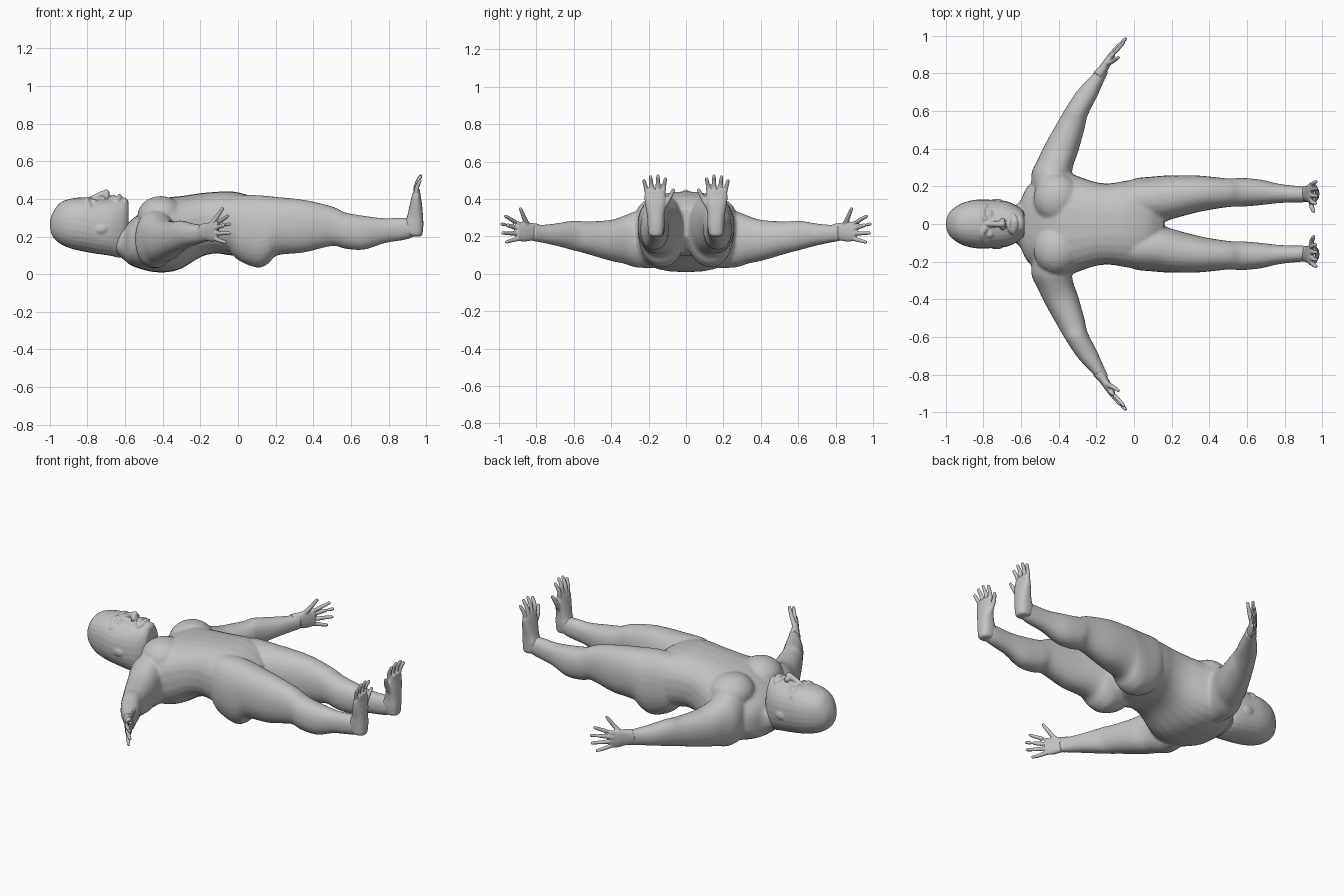
import bpy, bmesh, math
from mathutils import Vector, Matrix

if "Cube" in bpy.data.objects:
    bpy.data.objects.remove(bpy.data.objects["Cube"])

skin = bpy.data.materials.new("grey skin")
skin.diffuse_color = (0.55, 0.55, 0.55, 1)
skin.use_nodes = True
skin.node_tree.nodes["Principled BSDF"].inputs["Base Color"].default_value = skin.diffuse_color


def spline(rows, n=4):
    """Catmull-Rom interpolation between rows of numbers."""
    out = []
    for i in range(len(rows) - 1):
        a, b, c, d = (rows[max(i - 1, 0)], rows[i], rows[i + 1],
                      rows[min(i + 2, len(rows) - 1)])
        for k in range(n):
            t = k / n
            out.append([0.5 * (2 * q + (r - p) * t + (2 * p - 5 * q + 4 * r - s) * t * t
                               + (3 * q - p - 3 * r + s) * t ** 3)
                        for p, q, r, s in zip(a, b, c, d)])
    return out + [list(rows[-1])]


def loft(bm, rings, power=2.0, sides=28):
    """Skin a closed tube over rings of (centre, half axis, half axis)."""
    loops = []
    for c, u, v in rings:
        loop = []
        for i in range(sides):
            a = 2 * math.pi * i / sides
            co, si = math.cos(a), math.sin(a)
            loop.append(bm.verts.new(c + u * math.copysign(abs(co) ** (2 / power), co)
                                     + v * math.copysign(abs(si) ** (2 / power), si)))
        loops.append(loop)
    for a, b in zip(loops, loops[1:]):
        for i in range(sides):
            j = (i + 1) % sides
            bm.faces.new((a[i], a[j], b[j], b[i]))
    bm.faces.new(loops[0][::-1])
    bm.faces.new(loops[-1])


def loft_x(bm, rows, s=1, power=2.0):
    """Rows of x, y low, y high, z low, z high."""
    loft(bm, [(Vector((x, s * (a + b) / 2, (c + d) / 2)), Vector((0, (b - a) / 2, 0)),
               Vector((0, 0, (d - c) / 2))) for x, a, b, c, d in spline(rows)], power)


def ball(bm, centre, radii):
    bmesh.ops.create_uvsphere(bm, u_segments=20, v_segments=12, radius=1,
                              matrix=Matrix.Translation(centre) @ Matrix.Diagonal((*radii, 1)))


def finger(bm, points, r0, r1, s=1):
    """Tapered digit through three points, with a rounded tip."""
    pts = [Vector(p) for p in spline([(x, s * y, z) for x, y, z in points])]
    rings = []
    for i, p in enumerate(pts):
        d = (pts[min(i + 1, len(pts) - 1)] - pts[max(i - 1, 0)]).normalized()
        u = d.orthogonal().normalized()
        r = r0 + (r1 - r0) * i / (len(pts) - 1)
        rings.append((p, u * r, d.cross(u) * r))
    loft(bm, rings, sides=12)
    ball(bm, pts[-1], (r1, r1, r1))


def finish(name, bm, voxel, smooth):
    """Fuse the overlapping volumes into one smooth skin."""
    bmesh.ops.recalc_face_normals(bm, faces=bm.faces)
    me = bpy.data.meshes.new(name)
    bm.to_mesh(me)
    bm.free()
    me.materials.append(skin)
    ob = bpy.data.objects.new(name, me)
    bpy.context.collection.objects.link(ob)
    m = ob.modifiers.new("fuse", 'REMESH')
    m.mode, m.voxel_size = 'VOXEL', voxel
    m = ob.modifiers.new("soften", 'SMOOTH')
    m.factor, m.iterations = 0.5, smooth
    bpy.ops.object.select_all(action='DESELECT')
    ob.select_set(True)
    bpy.context.view_layer.objects.active = ob
    for m in list(ob.modifiers):
        bpy.ops.object.modifier_apply(modifier=m.name)
    bpy.ops.object.shade_smooth_by_angle(angle=math.radians(40))


# Body: torso, chest, legs and arms
bm = bmesh.new()
torso = [(-.67, .085, .12, .27), (-.61, .115, .08, .25), (-.565, .2, .045, .29),
         (-.47, .27, .015, .36), (-.38, .285, .01, .405), (-.3, .255, .03, .415),
         (-.2, .222, .09, .43), (-.12, .217, .11, .437), (-.04, .23, .1, .44),
         (.04, .235, .1, .425), (.1, .18, .13, .40), (.16, .06, .2, .35)]
loft_x(bm, [(x, -w, w, a, b) for x, w, a, b in torso], power=2.5)
legs = [(-.06, .05, .2, .14, .4), (.0, .015, .24, .075, .42), (.1, .006, .252, .035, .42),
        (.16, .012, .257, .055, .415), (.21, .028, .258, .1, .41), (.35, .065, .257, .115, .395),
        (.5, .09, .242, .15, .36), (.57, .092, .245, .135, .328), (.67, .1, .236, .13, .31),
        (.78, .112, .212, .165, .297), (.9, .115, .2, .185, .3), (.95, .12, .2, .21, .28)]
# Arm rows: outer x, outer y, inner x, inner y, z low, z high
arms = [(-.54, .18, -.34, .18, .03, .35), (-.545, .27, -.33, .27, .035, .335),
        (-.51, .345, -.32, .32, .055, .31), (-.475, .42, -.295, .39, .07, .288),
        (-.39, .57, -.262, .51, .11, .28), (-.36, .62, -.245, .58, .125, .285),
        (-.3, .71, -.197, .675, .15, .27), (-.225, .79, -.157, .765, .168, .262),
        (-.185, .835, -.135, .81, .175, .265)]
for s in (1, -1):
    loft_x(bm, legs, s, 2.2)
    loft(bm, [(Vector(((a + c) / 2, s * (b + d) / 2, (e + f) / 2)),
               Vector(((a - c) / 2, s * (b - d) / 2, 0)), Vector((0, 0, (f - e) / 2)))
              for a, b, c, d, e, f in spline(arms)], 2.2)
    ball(bm, (-.41, s * .135, .31), (.125, .135, .105))
finish("body", bm, .009, 4)

# Head: skull with brow, nose, eyes, lips, chin and ears
bm = bmesh.new()
head = [(-1, .012, .25, .28), (-.985, .055, .2, .325), (-.95, .09, .165, .375),
        (-.9, .116, .14, .398), (-.83, .13, .122, .408), (-.75, .128, .108, .4),
        (-.68, .121, .098, .4), (-.63, .102, .088, .4), (-.6, .082, .1, .398),
        (-.583, .06, .15, .38)]
loft_x(bm, [(x, -w, w, a, b) for x, w, a, b in head], power=2.2)
finger(bm, [(-.79, 0, .395), (-.735, 0, .42), (-.7, 0, .433)], .014, .018)
ball(bm, (-.605, 0, .375), (.024, .045, .032))
for s in (1, -1):
    finger(bm, [(-.79, .02, .397), (-.805, .055, .393), (-.79, .095, .36)], .016, .012, s)
    ball(bm, (-.765, s * .05, .386), (.016, .024, .014))
    ball(bm, (-.698, s * .02, .415), (.014, .014, .014))
    finger(bm, [(-.665, 0, .412), (-.66, .03, .405), (-.643, .05, .39)], .013, .008, s)
    finger(bm, [(-.63, 0, .415), (-.632, .03, .403), (-.643, .05, .39)], .014, .008, s)
    ball(bm, (-.73, s * .122, .24), (.035, .012, .025))
finish("head", bm, .006, 2)

hand_digits = [[(-.13, .885, .262), (-.09, .925, .285), (-.055, .965, .308)],
               [(-.13, .89, .24), (-.085, .945, .257), (-.045, .985, .266)],
               [(-.13, .885, .215), (-.085, .94, .217), (-.048, .98, .218)],
               [(-.13, .88, .193), (-.1, .925, .18), (-.07, .96, .17)],
               [(-.155, .845, .25), (-.115, .865, .3), (-.083, .885, .348)]]
foot_digits = [[(.945, .125, .41), (.945, .118, .465), (.965, .11, .507)],
               [(.945, .15, .42), (.95, .15, .48), (.97, .15, .522)],
               [(.945, .177, .42), (.95, .185, .475), (.97, .19, .518)],
               [(.945, .2, .4), (.95, .213, .455), (.967, .225, .497)],
               [(.945, .125, .35), (.945, .09, .405), (.955, .068, .447)]]
# Foot rows: z, x low, x high, y low, y high
foot = [(.2, .925, .968, .14, .18), (.212, .9, .98, .122, .2), (.26, .885, .985, .115, .205),
        (.31, .9, .983, .115, .208), (.37, .913, .978, .108, .218),
        (.42, .925, .97, .108, .222), (.45, .937, .967, .12, .21)]
for s, side in ((1, "left"), (-1, "right")):
    # Hand: upright palm, four fingers and a raised thumb
    bm = bmesh.new()
    palm = [(-.19, .79, .03, .042), (-.16, .83, .024, .048), (-.135, .87, .021, .053),
            (-.112, .905, .015, .045)]
    across = Vector((-.83, s * .55, 0))
    loft(bm, [(Vector((x, s * y, .225)), across * t, Vector((0, 0, h)))
              for x, y, t, h in spline(palm)], 2.3)
    for i, p in enumerate(hand_digits):
        finger(bm, p, .016 if i == 4 else .0135, .009, s)
    finish(side + "_hand", bm, .0045, 2)

    # Foot: upright sole, four toes and a splayed inner toe
    bm = bmesh.new()
    loft(bm, [(Vector(((a + b) / 2, s * (c + d) / 2, z)), Vector(((b - a) / 2, 0, 0)),
               Vector((0, (d - c) / 2, 0))) for z, a, b, c, d in spline(foot)], 2.5)
    for i, p in enumerate(foot_digits):
        finger(bm, p, .017 if i == 4 else .0145, .0095, s)
    finish(side + "_foot", bm, .005, 2)
